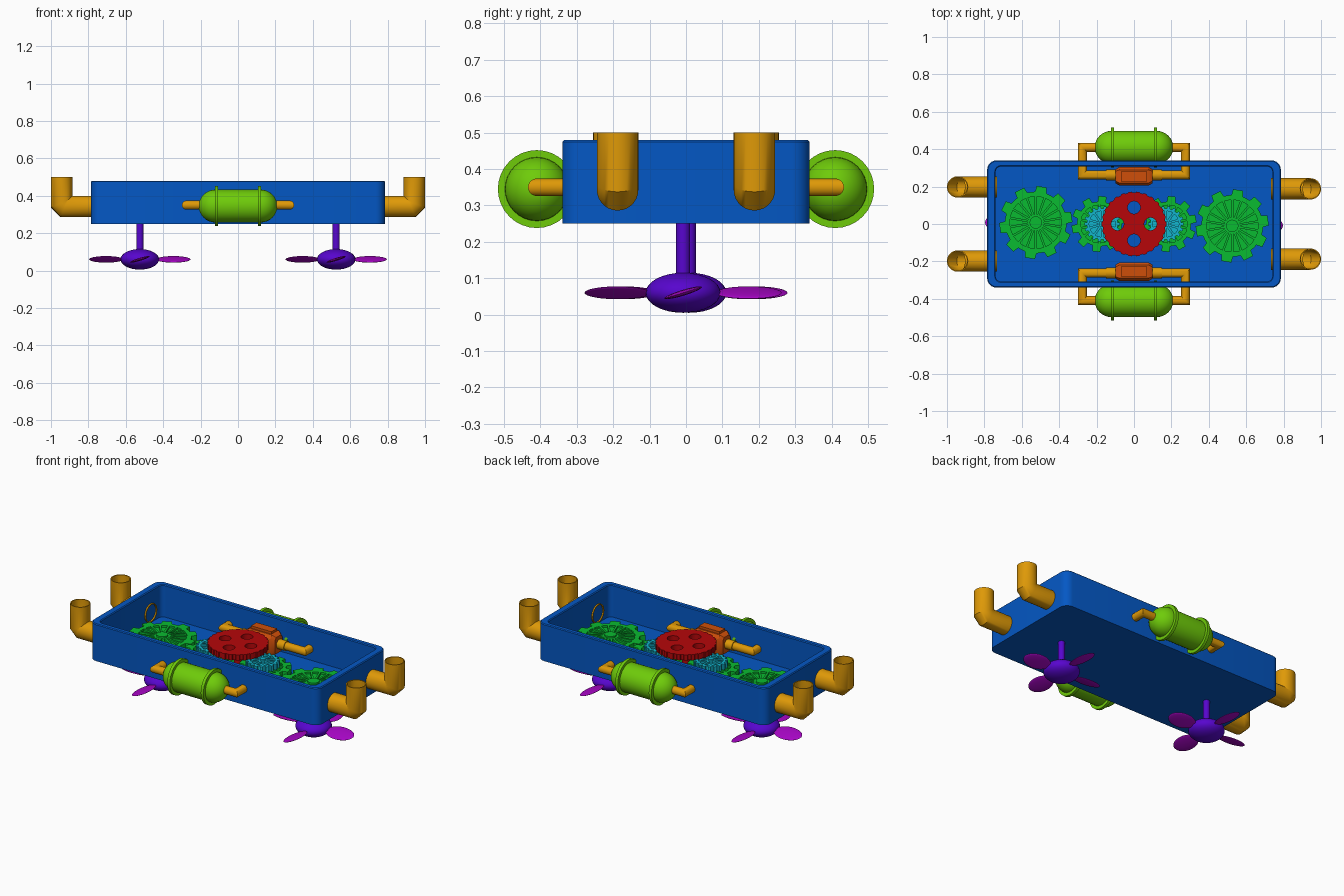
import bpy, bmesh
from math import sin, cos, pi, radians
from mathutils import Vector, Matrix

cube = bpy.data.objects.get("Cube")
if cube:
    bpy.data.objects.remove(cube, do_unlink=True)


def material(name, *srgb):
    m = bpy.data.materials.new(name)
    m.use_nodes = True
    color = [(c / 255) ** 2.2 for c in srgb] + [1]
    m.diffuse_color = color
    m.node_tree.nodes["Principled BSDF"].inputs["Base Color"].default_value = color
    return m


BLUE = material("hull blue", 12, 88, 195)
AMBER = material("pipe amber", 222, 152, 16)
LIME = material("tank lime", 110, 202, 18)
GREEN = material("gear green", 18, 185, 52)
CYAN = material("gear cyan", 25, 180, 205)
RED = material("wheel red", 180, 15, 18)
RUST = material("valve rust", 205, 80, 18)
INDIGO = material("hub indigo", 88, 14, 205)
MAGENTA = material("blade magenta", 165, 14, 195)


def finish(name, mesh, mat):
    mesh.materials.clear()
    mesh.materials.append(mat)
    mesh.shade_smooth()
    mesh.set_sharp_from_angle(angle=radians(35))
    ob = bpy.data.objects.new(name, mesh)
    bpy.context.collection.objects.link(ob)
    return ob


def from_bmesh(name, bm, mat):
    bmesh.ops.recalc_face_normals(bm, faces=bm.faces)
    mesh = bpy.data.meshes.new(name)
    bm.to_mesh(mesh)
    bm.free()
    return finish(name, mesh, mat)


def loft(name, rings, mat, loop=False):
    """Skin a list of equal rings; cap the ends or join last to first."""
    bm = bmesh.new()
    rows = [[bm.verts.new(p) for p in ring] for ring in rings]
    pairs = list(zip(rows, rows[1:])) + ([(rows[-1], rows[0])] if loop else [])
    for a, b in pairs:
        for i in range(len(a)):
            j = (i + 1) % len(a)
            bm.faces.new((a[i], a[j], b[j], b[i]))
    if not loop:
        bm.faces.new(rows[0])
        bm.faces.new(rows[-1])
    return from_bmesh(name, bm, mat)


def circle(r, n=32, cx=0, cy=0):
    return [(cx + r * cos(2 * pi * i / n), cy + r * sin(2 * pi * i / n)) for i in range(n)]


def lathe_x(name, profile, center, mat):
    c = Vector(center)
    return loft(name, [[c + Vector((x, u, v)) for u, v in circle(r)] for x, r in profile], mat)


def sweep_rings(path, r):
    """Slide a circle along a path, mitring it at each bend."""
    path = [Vector(p) for p in path]
    d = (path[1] - path[0]).normalized()
    rot = d.to_track_quat('Z', 'Y')
    ring = [path[0] + rot @ Vector((u, v, 0)) for u, v in circle(r, 28)]
    rings = [ring]
    for i in range(1, len(path)):
        d = (path[i] - path[i - 1]).normalized()
        nxt = (path[i + 1] - path[i]).normalized() if i + 1 < len(path) else d
        n = d + nxt
        ring = [p + d * ((path[i] - p).dot(n) / d.dot(n)) for p in ring]
        rings.append(ring)
    return rings


def plate(name, outlines, z0, z1, mat, center=(0, 0)):
    """Extruded flat outline; any further outlines become holes."""
    cu = bpy.data.curves.new(name, 'CURVE')
    cu.dimensions, cu.fill_mode, cu.extrude = '2D', 'BOTH', (z1 - z0) / 2
    for pts in outlines:
        sp = cu.splines.new('POLY')
        sp.points.add(len(pts) - 1)
        for p, (x, y) in zip(sp.points, pts):
            p.co = (x, y, 0, 1)
        sp.use_cyclic_u = True
    temp = bpy.data.objects.new(name + " outline", cu)
    mesh = bpy.data.meshes.new_from_object(temp)
    bpy.data.objects.remove(temp)
    mesh.transform(Matrix.Translation((*center, (z0 + z1) / 2)))
    return finish(name, mesh, mat)


def gear_outline(root, tip, teeth, turn=0):
    pts = []
    for i in range(teeth):
        for f, r in ((-.3, root), (-.22, tip), (.22, tip), (.3, root), (.5, root)):
            a = 2 * pi * (i + f) / teeth + turn
            pts.append((r * cos(a), r * sin(a)))
    return pts


def windows(r0, r1, count):
    """Wedge openings that leave spokes between them."""
    out = []
    for i in range(count):
        a = 2 * pi * i / count
        h, k = pi / count - .006 / r0, pi / count - .006 / r1
        out.append([(r * cos(a + s), r * sin(a + s))
                    for r, s in ((r0, -h), (r1, -k), (r1, 0), (r1, k), (r0, h))])
    return out


def spoked_gear(name, center, root, tip, teeth, z0, z1, mat, spokes, turn=0):
    plate(name + "_web", [circle(root * .95)], z0, z1 - .012, mat, center)
    plate(name, [gear_outline(root, tip, teeth, turn)] + windows(root * .27, root * .84, spokes),
          z0, z1, mat, center)
    plate(name + "_hub", [circle(root * .2)], z0, z1 + .01, mat, center)


def ball(name, center, scale, mat, rot=Matrix()):
    bm = bmesh.new()
    bmesh.ops.create_uvsphere(bm, u_segments=32, v_segments=16, radius=1)
    bm.transform(Matrix.Translation(center) @ rot @ Matrix.Diagonal((*scale, 1)))
    return from_bmesh(name, bm, mat)


def rounded_rect(hx, hy, r, z):
    pts = []
    for k, (sx, sy) in enumerate(((1, 1), (-1, 1), (-1, -1), (1, -1))):
        for i in range(7):
            a = pi / 2 * (k + i / 6)
            pts.append(Vector((sx * (hx - r) + r * cos(a), sy * (hy - r) + r * sin(a), z)))
    return pts


# Open tray hull
loft("hull", [rounded_rect(.785, .34, .05, .25), rounded_rect(.785, .34, .05, .475),
              rounded_rect(.78, .335, .045, .48), rounded_rect(.745, .313, .035, .48),
              rounded_rect(.74, .308, .03, .475), rounded_rect(.74, .308, .03, .28)], BLUE)

# Gear train and central wheel
for side, s in (("left", 1), ("right", -1)):
    spoked_gear(side + "_large_gear", (s * .525, -.01 if s > 0 else .008),
                .165, .196, 10, .275, .33, GREEN, 18, .15)
    spoked_gear(side + "_small_gear", (s * .185, 0), .12, .15, 10, .275, .335, GREEN, 14, .2)
    spoked_gear(side + "_pinion", (s * .17, 0), .083, .096, 18, .335, .37, CYAN, 10)
plate("wheel_axle", [circle(.022)], .275, .41, RED)
plate("wheel", [gear_outline(.168, .173, 26)] +
      [circle(.034, 24, .088 * cos(k * pi / 2), .088 * sin(k * pi / 2)) for k in range(4)],
      .4, .435, RED)

# Tanks, their feed pipes and valve blocks at front and back
dome = [(.12 + .09 * sin(a * pi / 16), .088 * cos(a * pi / 16)) for a in range(8)]
tank = [(-x, r) for x, r in reversed(dome)] + dome
for side, s in (("front", -1), ("back", 1)):
    lathe_x(side + "_tank", tank, (0, s * .41, .345), LIME)
    for x in (-.115, .115):
        lathe_x(side + "_tank_flange", [(x - .009, .107), (x + .009, .107)],
                (0, s * .41, .345), LIME)
    half = [(.276, .262), (.276, .41), (.19, .41)]
    path = [(-x, s * y, .35) for x, y in reversed(half)] + [(x, s * y, .35) for x, y in half]
    loft(side + "_feed_pipe", sweep_rings(path, .024), AMBER)
    lathe_x(side + "_pipe_sleeve", [(-.15, .029), (.15, .029)], (0, s * .262, .35), AMBER)
    block = []
    for x, h in ((-.1, .036), (-.078, .05), (.078, .05), (.1, .036)):
        block.append([Vector((x, s * .255 + u * h, .35 + v * (h + .015)))
                      for u, v in ((1, .7), (.7, 1), (-.7, 1), (-1, .7),
                                   (-1, -.7), (-.7, -1), (.7, -1), (1, -.7))])
    loft(side + "_valve_block", block, RUST)
    plate(side + "_valve_cap", [[(-.07, -.027), (.07, -.027), (.07, .027), (-.07, .027)]],
          .41, .43, RUST, (0, s * .255))

# Hollow exhaust elbows at both ends
for end, s, y in (("left", 1, .188), ("right", -1, .198)):
    for t in (-1, 1):
        path = [(s * x, t * y, z) for x, z in
                ((.732, .343), (.925, .343), (.943, .361), (.943, .5))]
        loft(end + "_exhaust", sweep_rings(path, .057) + sweep_rings(path, .051)[::-1],
             AMBER, loop=True)

# Propellers below the hull
for side, s in (("left", 1), ("right", -1)):
    x, y = s * .525, s * -.008
    plate(side + "_propeller_shaft", [circle(.019)], .08, .255, INDIGO, (x, y))
    ball(side + "_propeller_hub", (x, y, .06), (.103, .103, .055), INDIGO)
    for k in range(4):
        a = k * pi / 2
        rot = Matrix.Rotation(a, 4, 'Z') @ Matrix.Rotation(radians(17), 4, 'X')
        ball(side + "_propeller_blade", (x + .18 * cos(a), y + .18 * sin(a), .06),
             (.091, .054, .008), MAGENTA, rot)
